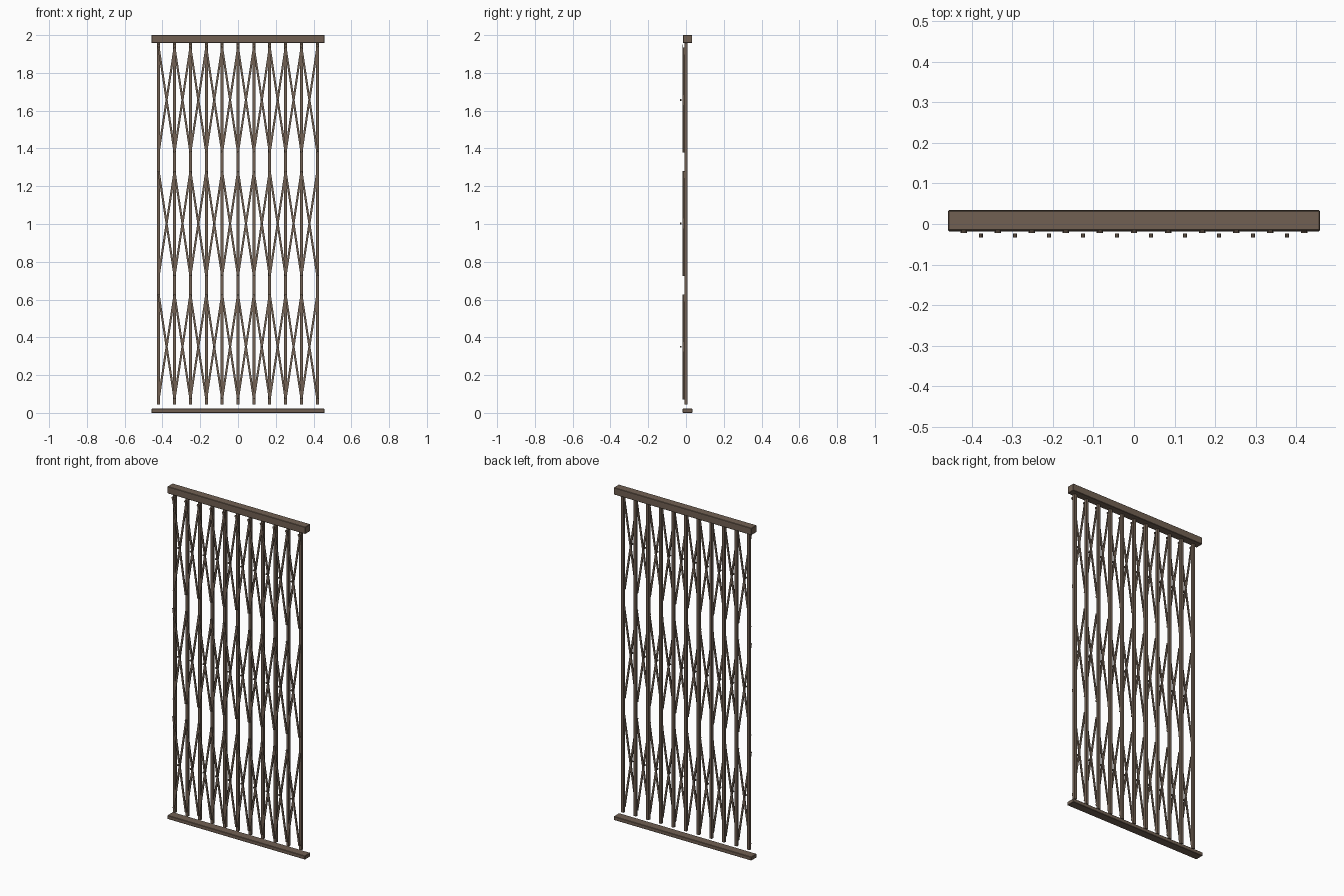
import bpy, bmesh, math
from mathutils import Matrix, Vector

if "Cube" in bpy.data.objects:
    bpy.data.objects.remove(bpy.data.objects["Cube"])

mat = bpy.data.materials.new("dark bronze brown")
mat.diffuse_color = (0.165, 0.118, 0.086, 1)
mat.use_nodes = True
mat.node_tree.nodes["Principled BSDF"].inputs["Base Color"].default_value = mat.diffuse_color


def finish(bm, name):
    bmesh.ops.recalc_face_normals(bm, faces=bm.faces)
    me = bpy.data.meshes.new(name)
    bm.to_mesh(me)
    bm.free()
    me.materials.append(mat)
    ob = bpy.data.objects.new(name, me)
    bpy.context.collection.objects.link(ob)
    return ob


def add_box(bm, center, size, tilt=0.0):
    m = (Matrix.Translation(center) @ Matrix.Rotation(tilt, 4, 'Y')
         @ Matrix.Diagonal((*size, 1)))
    bmesh.ops.create_cube(bm, size=1, matrix=m)


def add_pin(bm, x, y0, y1, z, r):
    m = (Matrix.Translation((x, (y0 + y1) / 2, z))
         @ Matrix.Rotation(math.pi / 2, 4, 'X'))
    bmesh.ops.create_cone(bm, cap_ends=True, segments=8, radius1=r,
                          radius2=r, depth=abs(y1 - y0), matrix=m)


def rail(name, y0, y1, z0, z1, bevel):
    bm = bmesh.new()
    add_box(bm, (0, (y0 + y1) / 2, (z0 + z1) / 2), (0.917, y1 - y0, z1 - z0))
    ob = finish(bm, name)
    b = ob.modifiers.new("edge", 'BEVEL')
    b.width = bevel
    b.segments = 1


# Top and bottom guide rails
rail("top_rail", -0.016, 0.033, 1.958, 2.0, 0.002)
rail("bottom_rail", -0.018, 0.034, 0.0, 0.022, 0.002)

# Vertical pickets
N, PITCH = 11, 0.084
xs = [(i - (N - 1) / 2) * PITCH for i in range(N)]
for x in xs:
    bm = bmesh.new()
    add_box(bm, (x, -0.001, 1.002), (0.016, 0.016, 1.914))
    finish(bm, "picket")

# Three rows of crossed lattice strips, one crossing per bay
ROWS = (0.35, 1.002, 1.657)
HALF = 0.277
tilt = math.atan2(PITCH, 2 * HALF)
length = math.hypot(PITCH, 2 * HALF)
for z in ROWS:
    bm = bmesh.new()
    for x in xs[:-1]:
        add_box(bm, (x + PITCH / 2, -0.0115, z), (0.011, 0.005, length), tilt)
        add_box(bm, (x + PITCH / 2, -0.0165, z), (0.011, 0.005, length), -tilt)
    finish(bm, "lattice_row")

    # Rivets standing in front of the crossings
    bm = bmesh.new()
    for x in xs[:-1]:
        add_pin(bm, x + PITCH / 2, -0.033, -0.024, z, 0.005)
    finish(bm, "crossing_rivets")

# Pivot caps at the top of the pickets
bm = bmesh.new()
for x in xs:
    add_pin(bm, x, -0.022, -0.018, 1.943, 0.008)
finish(bm, "top_pivots")
